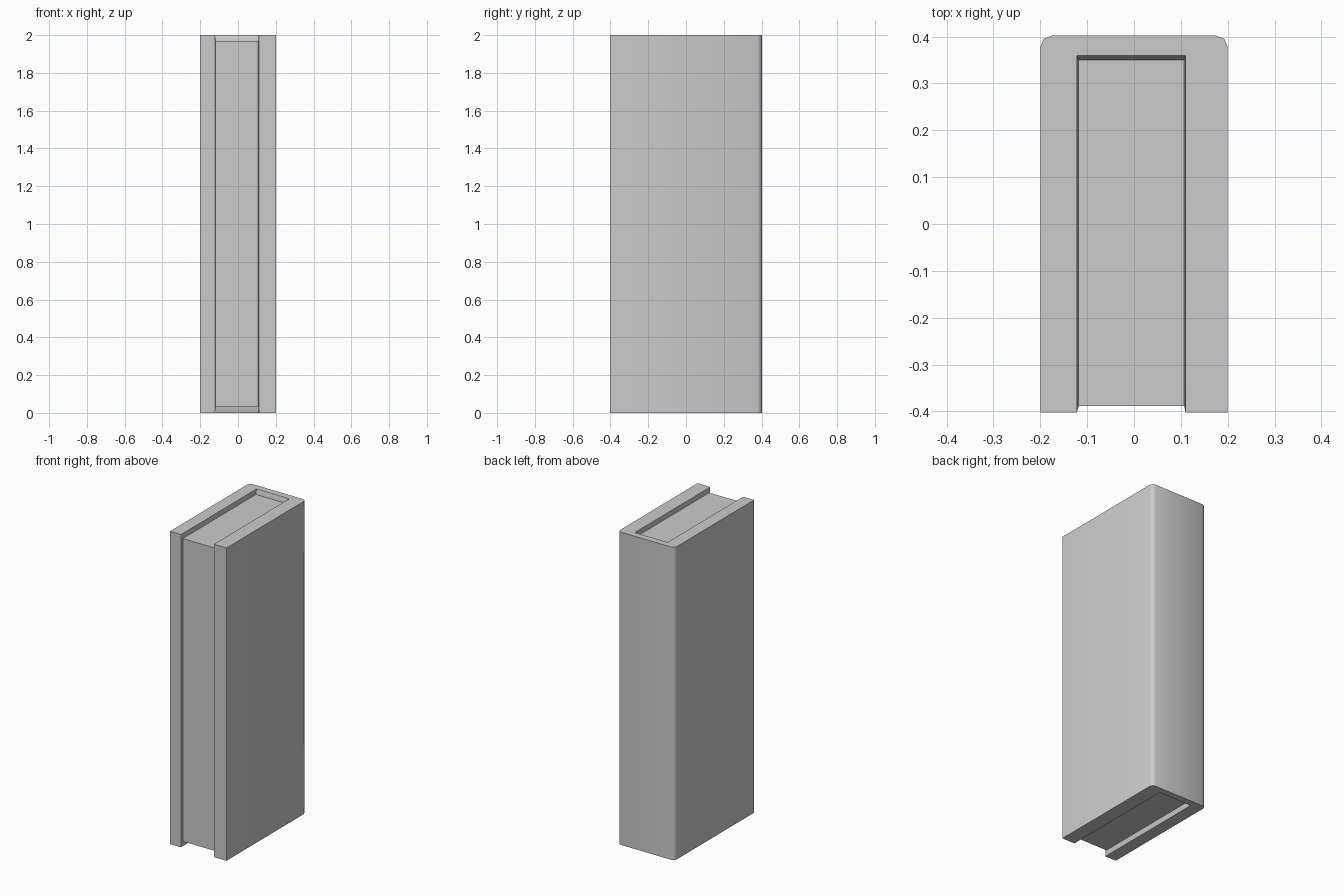
import bpy, bmesh, math

if "Cube" in bpy.data.objects:
    bpy.data.objects.remove(bpy.data.objects["Cube"])


def loft(name, sections):
    """Solid skinned through (z, outline) sections, capped at both ends."""
    bm = bmesh.new()
    rings = [[bm.verts.new((x, y, z)) for x, y in pts] for z, pts in sections]
    n = len(rings[0])
    for a, b in zip(rings, rings[1:]):
        for i in range(n):
            j = (i + 1) % n
            bm.faces.new((a[i], a[j], b[j], b[i]))
    bm.faces.new(rings[0][::-1])
    bm.faces.new(rings[-1])
    bmesh.ops.recalc_face_normals(bm, faces=bm.faces)
    me = bpy.data.meshes.new(name)
    bm.to_mesh(me)
    bm.free()
    ob = bpy.data.objects.new(name, me)
    bpy.context.collection.objects.link(ob)
    return ob


def cover_outline(left, right, back):
    """U-shaped cover section: rounded spine outside, pocket inside."""
    half_spine = [(0.2, 0.377), (0.193, 0.395), (0.175, 0.402)]
    mirrored = [(-x, y) for x, y in reversed(half_spine)]
    return ([(0.2, -0.402)] + half_spine + mirrored + [(-0.2, -0.402)]
            + [(-0.122, -0.402), (left, -0.388), (left, back),
               (right, back), (right, -0.388), (0.11, -0.402)])


# Cover: the pocket flares slightly towards the top and bottom ends
flared = cover_outline(-0.122, 0.11, 0.36)
tight = cover_outline(-0.118, 0.107, 0.35)
cover = loft("cover", [(0, flared), (0.033, tight), (1.97, tight), (2, flared)])

# Page block, set in from the open edges and tucked into the cover
page = [(-0.12, -0.388), (0.109, -0.388), (0.109, 0.352), (-0.12, 0.352)]
loft("page_block", [(0.033, page), (1.97, page)])

# Smooth rounded spine, crisp edges elsewhere
bpy.ops.object.select_all(action='DESELECT')
cover.select_set(True)
bpy.context.view_layer.objects.active = cover
bpy.ops.object.shade_smooth_by_angle(angle=math.radians(50))
